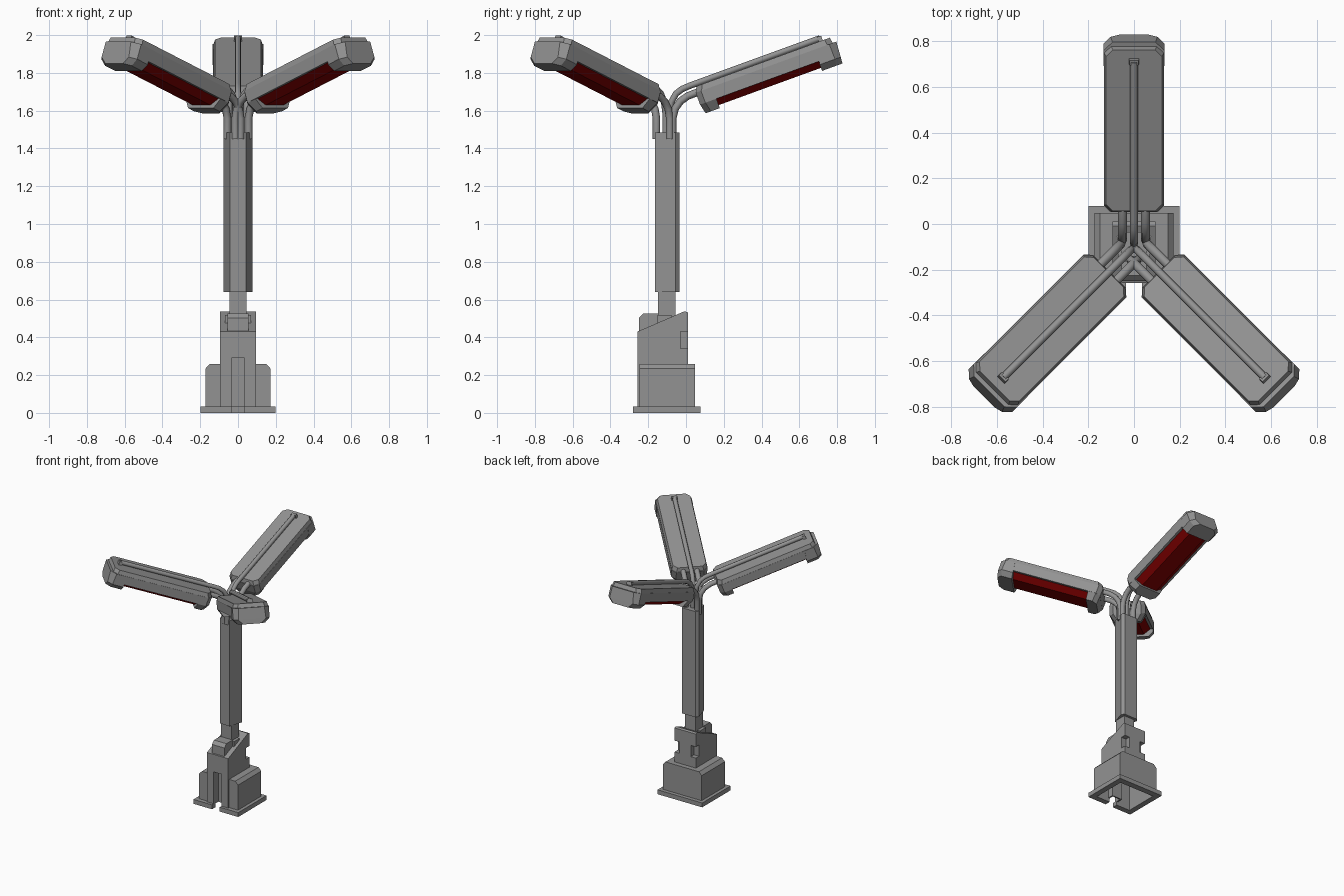
import bpy, bmesh, math
from mathutils import Matrix, Vector

cube = bpy.data.objects.get("Cube")
if cube:
    bpy.data.objects.remove(cube, do_unlink=True)


def material(name, rgb):
    m = bpy.data.materials.new(name)
    m.use_nodes = True
    m.diffuse_color = (*rgb, 1)
    m.node_tree.nodes["Principled BSDF"].inputs["Base Color"].default_value = (*rgb, 1)
    return m


GREY = material("grey metal", (0.29, 0.29, 0.29))
RED = material("dark red glass", (0.22, 0, 0))


def add(name, mesh, mat=GREY):
    ob = bpy.data.objects.new(name, mesh)
    bpy.context.collection.objects.link(ob)
    mesh.materials.clear()
    mesh.materials.append(mat)
    return ob


def loft(name, rings, mat=GREY, matrix=Matrix()):
    """Closed solid through rings of equal point count."""
    bm = bmesh.new()
    loops = [[bm.verts.new(matrix @ Vector(p)) for p in ring] for ring in rings]
    n = len(loops[0])
    for a, b in zip(loops, loops[1:]):
        for i in range(n):
            j = (i + 1) % n
            bm.faces.new((a[i], a[j], b[j], b[i]))
    bm.faces.new(loops[0])
    bm.faces.new(loops[-1])
    bmesh.ops.remove_doubles(bm, verts=bm.verts, dist=1e-5)
    bmesh.ops.recalc_face_normals(bm, faces=bm.faces)
    mesh = bpy.data.meshes.new(name)
    bm.to_mesh(mesh)
    bm.free()
    return add(name, mesh, mat)


def box(name, x0, x1, y0, y1, z0, z1):
    return loft(name, [[(x0, y0, z), (x1, y0, z), (x1, y1, z), (x0, y1, z)] for z in (z0, z1)])


def side_profile(name, pts, w):
    """Outline in y and z, extruded across x."""
    return loft(name, [[(x, y, z) for y, z in pts] for x in (-w, w)])


def cut(ob, cutters):
    for c in cutters:
        mod = ob.modifiers.new("cut", 'BOOLEAN')
        mod.operation = 'DIFFERENCE'
        mod.solver = 'EXACT'
        mod.object = c
    bpy.context.view_layer.update()
    ev = ob.evaluated_get(bpy.context.evaluated_depsgraph_get())
    mesh = bpy.data.meshes.new_from_object(ev)
    ob.modifiers.clear()
    ob.data = mesh


# Base: hollow housing with a recessed front channel and notched rear corners
flange = box("base_flange", -.198, .198, -.28, .078, 0, .035)
outline = [(-.172, .03), (.172, .03), (.172, .235), (.148, .26), (-.148, .26), (-.172, .235)]
housing = loft("base_housing", [[(x, y, z) for x, z in outline] for y in (-.246, .048)])
tower = side_profile("base_tower", [(-.258, .03), (.01, .03), (.01, .532), (-.008, .538),
                                    (-.258, .43)], .094)
channel = box("front_channel", -.046, .046, -.24, -.19, .03, .25)
cavity = box("cavity_cutter", -.154, .154, -.236, .03, -.1, .232)
slot = box("slot_cutter", -.034, .034, -.32, -.2, -.1, .29)
notches = [box("notch_cutter", min(s * .05, s * .12), max(s * .05, s * .12), -.03, .05, .34, .43)
           for s in (-1, 1)]
for part, cutters in ((flange, [cavity, slot]), (housing, [cavity, slot]),
                      (tower, [cavity, slot] + notches), (channel, [slot])):
    cut(part, cutters)
for c in [cavity, slot] + notches:
    bpy.data.objects.remove(c, do_unlink=True)

# Hinge block and collar on the sloped top
side_profile("hinge_block", [(-.25, .43), (-.25, .502), (-.225, .527), (-.145, .527),
                             (-.145, .46)], .055)
box("hinge_collar", -.07, .07, -.15, -.078, .46, .518)

# Mast: a triangle with cut corners, one flat for each arm
box("mast_neck", -.046, .046, -.147, -.055, .45, .66)
mast = [(-.042, -.165), (.042, -.165), (.076, -.055), (.058, -.035), (-.058, -.035), (-.076, -.055)]
loft("mast", [[(x, y, z) for x, y in mast] for z in (.64, 1.485)])


def plan(u0, u1, w, near, far, v):
    """Rectangle along y with chamfered ends, at height v."""
    return [(-w + near, u0, v), (w - near, u0, v), (w, u0 + near, v), (w, u1 - far, v),
            (w - far, u1, v), (-w + far, u1, v), (-w, u1 - far, v), (-w, u0 + near, v)]


def tube(name, pts, radius, matrix):
    cu = bpy.data.curves.new(name, 'CURVE')
    cu.dimensions = '3D'
    cu.bevel_depth = radius
    cu.bevel_resolution = 2
    cu.use_fill_caps = True
    sp = cu.splines.new('POLY')
    sp.points.add(len(pts) - 1)
    for p, co in zip(sp.points, pts):
        p.co = (*(matrix @ Vector(co)), 1)
    tmp = bpy.data.objects.new(name + "_path", cu)
    bpy.context.collection.objects.link(tmp)
    bpy.context.view_layer.update()
    ev = tmp.evaluated_get(bpy.context.evaluated_depsgraph_get())
    mesh = bpy.data.meshes.new_from_object(ev)
    bpy.data.objects.remove(tmp, do_unlink=True)
    ob = add(name, mesh)
    bpy.ops.object.select_all(action='DESELECT')
    ob.select_set(True)
    bpy.context.view_layer.objects.active = ob
    bpy.ops.object.shade_smooth_by_angle(angle=math.radians(50))


# Three identical lamp arms around the mast
TILT = Matrix.Rotation(math.radians(20), 4, 'X')
for label, turn in (("back", 0), ("right", 135), ("left", -135)):
    spin = (Matrix.Translation((0, -.1, 0)) @ Matrix.Rotation(math.radians(turn), 4, 'Z')
            @ Matrix.Translation((0, .1, 0)))
    m = spin @ TILT
    # Lamp shell and lid
    loft(label + "_lamp_shell", [plan(.628, 1.4, .132, .03, .035, 1.508),
                                 plan(.628, 1.4, .132, .03, .035, 1.575)], GREY, m)
    loft(label + "_lamp_lid", [plan(.63, 1.4, .131, .03, .03, 1.572),
                               plan(.645, 1.395, .122, .03, .03, 1.606)], GREY, m)
    # End caps
    loft(label + "_near_cap", [plan(.64, .72, .095, .03, 0, 1.455),
                               plan(.628, .72, .132, .03, 0, 1.51)], GREY, m)
    loft(label + "_far_cap", [plan(1.296, 1.411, .1, 0, .035, 1.455),
                              plan(1.296, 1.414, .134, 0, .032, 1.49),
                              plan(1.31, 1.42, .134, 0, .04, 1.575)], GREY, m)
    # Glowing panel with sloped sides
    loft(label + "_heat_panel", [plan(.71, 1.305, .065, 0, 0, 1.472),
                                 plan(.71, 1.305, .122, 0, 0, 1.515)], RED, m)
    # Clip holding the end of the conduit
    loft(label + "_conduit_clip", [plan(1.333, 1.355, .023, 0, 0, 1.6),
                                   plan(1.333, 1.355, .02, 0, 0, 1.632)], GREY, m)
    # Upper conduit and paired support tubes
    tube(label + "_conduit", [(0, -.088, 1.45), (0, -.088, 1.59), (0, -.078, 1.645),
                              (0, -.053, 1.69), (0, -.02, 1.715), (0, .02, 1.732),
                              (0, .71, 1.983)], .017, spin)
    for side, s in (("left", 1), ("right", -1)):
        x = s * .05
        tube(f"{label}_support_{side}", [(x, -.07, 1.45), (x, -.07, 1.56), (x, -.058, 1.61),
                                         (x, -.03, 1.65), (x, .01, 1.678), (x, .06, 1.697),
                                         (x, .11, 1.715)], .02, spin)
